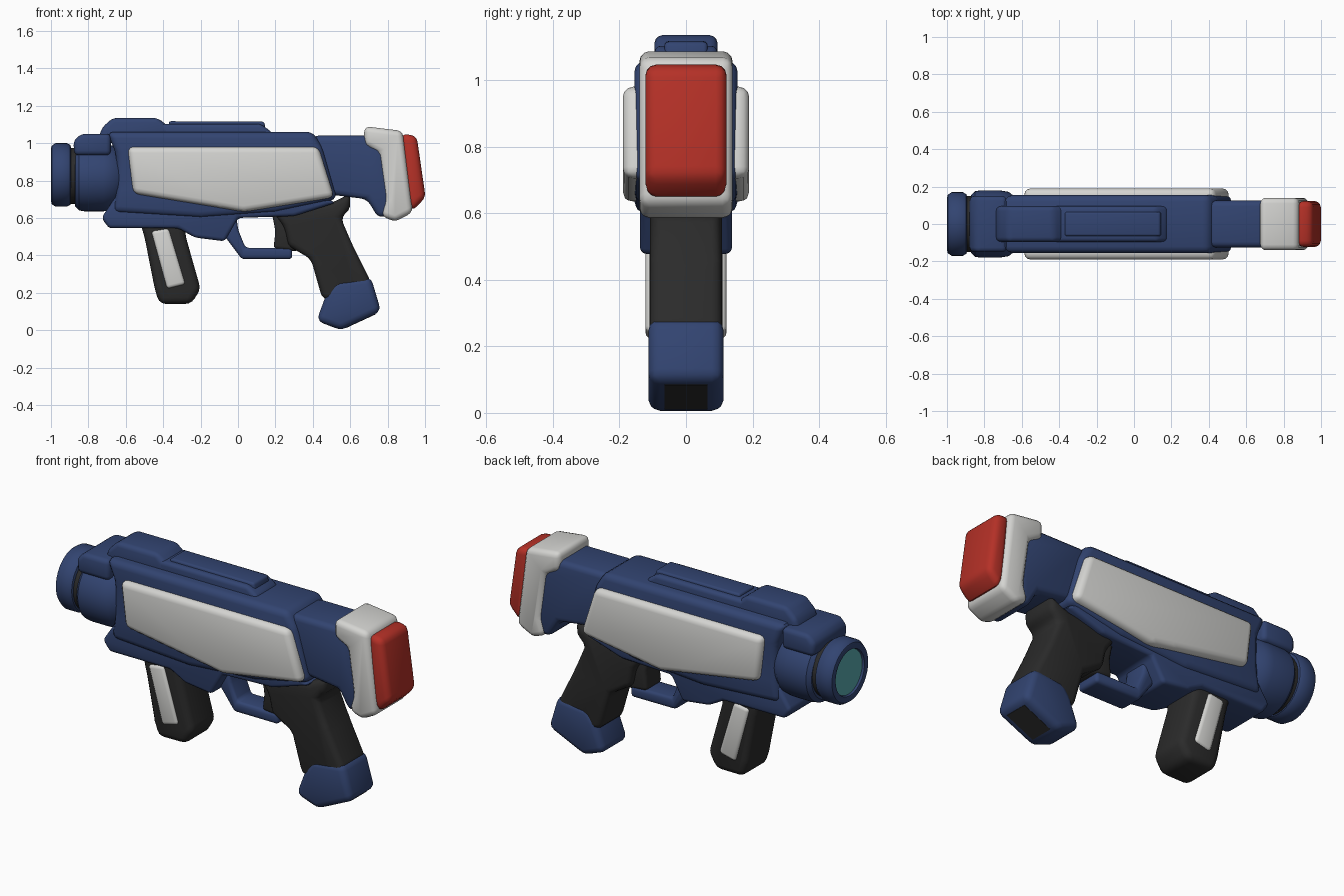
import bpy, bmesh, math


def material(name, r, g, b):
    m = bpy.data.materials.new(name)
    m.diffuse_color = (r, g, b, 1)
    return m


NAVY = material("navy_blue", 0.032, 0.058, 0.165)
WHITE = material("off_white", 0.66, 0.66, 0.64)
RED = material("red", 0.46, 0.030, 0.020)
DARK = material("charcoal", 0.024, 0.024, 0.024)
TEAL = material("teal_lens", 0.10, 0.40, 0.42)


def finish(name, bm, mat):
    bmesh.ops.recalc_face_normals(bm, faces=bm.faces)
    me = bpy.data.meshes.new(name)
    bm.to_mesh(me)
    bm.free()
    me.materials.append(mat)
    ob = bpy.data.objects.new(name, me)
    bpy.context.collection.objects.link(ob)
    bpy.ops.object.select_all(action='DESELECT')
    ob.select_set(True)
    bpy.context.view_layer.objects.active = ob
    bpy.ops.object.shade_smooth_by_angle(angle=math.radians(35))
    return ob


def slab(name, pts, y0, y1, mat, bevel=0.03, seg=3):
    """Extrude an x/z profile from y0 to y1 and round every edge."""
    bm = bmesh.new()
    a = [bm.verts.new((x, y0, z)) for x, z in pts]
    b = [bm.verts.new((x, y1, z)) for x, z in pts]
    n = len(pts)
    bm.faces.new(a)
    bm.faces.new(b[::-1])
    for i in range(n):
        j = (i + 1) % n
        bm.faces.new((a[i], b[i], b[j], a[j]))
    bmesh.ops.recalc_face_normals(bm, faces=bm.faces)
    if bevel:
        bmesh.ops.bevel(bm, geom=bm.edges[:], offset=bevel, segments=seg,
                        profile=0.5, affect='EDGES', clamp_overlap=True)
    return finish(name, bm, mat)


def block(name, pts, half, mat, bevel=0.03):
    return slab(name, pts, -half, half, mat, bevel)


def lathe(name, prof, zc, mat, n=40):
    """Revolve an (x, radius) profile about the barrel axis, ends capped."""
    bm = bmesh.new()
    rings = [[bm.verts.new((x, r * math.cos(2 * math.pi * k / n),
                            zc + r * math.sin(2 * math.pi * k / n)))
              for k in range(n)] for x, r in prof]
    for p, q in zip(rings, rings[1:]):
        for k in range(n):
            bm.faces.new((p[k], p[(k + 1) % n], q[(k + 1) % n], q[k]))
    bm.faces.new(rings[0])
    bm.faces.new(rings[-1])
    return finish(name, bm, mat)


# Muzzle, neck, lens and collar
lathe("muzzle_ring", [(-0.975, 0.118), (-0.995, 0.125), (-1.0, 0.14), (-0.995, 0.157),
                      (-0.975, 0.17), (-0.915, 0.17), (-0.897, 0.16), (-0.89, 0.14)], 0.83, NAVY)
lathe("lens", [(-0.984, 0.122), (-0.977, 0.122)], 0.83, TEAL)
lathe("muzzle_neck", [(-0.92, 0.15), (-0.84, 0.15)], 0.825, DARK)
lathe("collar", [(-0.872, 0.14), (-0.87, 0.155), (-0.85, 0.175), (-0.82, 0.18), (-0.72, 0.18),
                 (-0.67, 0.172), (-0.63, 0.14)], 0.815, NAVY)
block("collar_block", [(-0.875, 0.935), (-0.88, 1.01), (-0.84, 1.05), (-0.68, 1.05),
                       (-0.68, 0.935)], 0.15, NAVY, 0.025)

# Main body and lower frame
block("main_body", [(-0.70, 1.06), (0.40, 1.06), (0.45, 0.98), (0.53, 0.70), (0.20, 0.63),
                    (-0.20, 0.60), (-0.67, 0.63), (-0.65, 0.75), (-0.65, 0.94)], 0.155, NAVY, 0.035)
block("lower_frame", [(-0.65, 0.72), (-0.73, 0.60), (-0.69, 0.545), (-0.32, 0.545), (-0.23, 0.495),
                      (-0.07, 0.475), (0.0, 0.60), (0.30, 0.61), (0.52, 0.68), (0.40, 0.75)],
      0.138, NAVY, 0.02)

# Top rails
block("front_top_rail", [(-0.75, 1.0), (-0.73, 1.08), (-0.67, 1.135), (-0.43, 1.135),
                         (-0.36, 1.08), (-0.36, 1.0)], 0.095, NAVY, 0.025)
block("rear_top_rail", [(-0.42, 1.0), (-0.42, 1.103), (0.12, 1.103), (0.18, 1.06),
                        (0.18, 1.0)], 0.095, NAVY, 0.02)
block("rail_ridge", [(-0.37, 1.06), (-0.37, 1.117), (0.14, 1.115), (0.15, 1.06)], 0.065, NAVY, 0.012)

# Side panels and foregrip inlays, mirrored on both sides
PANEL = [(-0.59, 0.98), (0.43, 0.98), (0.515, 0.71), (0.03, 0.632), (-0.10, 0.655), (-0.56, 0.73)]
INLAY = [(-0.465, 0.53), (-0.37, 0.545), (-0.28, 0.245), (-0.38, 0.22)]
for s, side in ((-1, "front"), (1, "back")):
    slab(side + "_side_panel", PANEL, s * 0.10, s * 0.19, WHITE, 0.032)
    slab(side + "_foregrip_inlay", INLAY, s * 0.08, s * 0.122, WHITE, 0.018)

# Stock
block("stock_neck", [(0.40, 1.04), (0.71, 1.04), (0.80, 0.96), (0.84, 0.62), (0.75, 0.60),
                     (0.69, 0.70), (0.45, 0.73)], 0.125, NAVY, 0.03)
block("stock_plate", [(0.675, 1.09), (0.88, 1.065), (0.935, 0.63), (0.84, 0.58), (0.765, 0.61),
                      (0.79, 0.70), (0.755, 0.95), (0.675, 0.99)], 0.14, WHITE, 0.03)
block("butt_pad", [(0.87, 1.05), (0.955, 1.04), (1.003, 0.71), (0.93, 0.635), (0.90, 0.70)],
      0.122, RED, 0.032)

# Trigger guard and trigger
block("trigger_guard", [(-0.09, 0.62), (-0.07, 0.50), (0.02, 0.38), (0.29, 0.38), (0.29, 0.44),
                        (0.04, 0.44), (0.0, 0.54), (-0.01, 0.62)], 0.07, NAVY, 0.018)
block("trigger", [(0.18, 0.63), (0.20, 0.53), (0.19, 0.435), (0.32, 0.42), (0.34, 0.63)],
      0.07, DARK, 0.02)

# Pistol grip with end cap and base insert
block("pistol_grip", [(0.19, 0.63), (0.50, 0.68), (0.60, 0.73), (0.60, 0.65), (0.55, 0.60),
                      (0.61, 0.46), (0.71, 0.26), (0.66, 0.12), (0.45, 0.17), (0.39, 0.38),
                      (0.27, 0.45), (0.25, 0.55)], 0.108, DARK, 0.03)
block("grip_cap", [(0.475, 0.20), (0.52, 0.265), (0.71, 0.285), (0.765, 0.10), (0.55, 0.0),
                   (0.42, 0.05)], 0.113, NAVY, 0.035)
block("grip_base_insert", [(0.575, 0.01), (0.735, 0.084), (0.732, 0.092), (0.572, 0.018)],
      0.065, DARK, 0)

# Foregrip
block("foregrip", [(-0.54, 0.63), (-0.27, 0.63), (-0.285, 0.52), (-0.20, 0.22), (-0.25, 0.14),
                   (-0.42, 0.14), (-0.445, 0.22), (-0.50, 0.50)], 0.11, DARK, 0.035)
